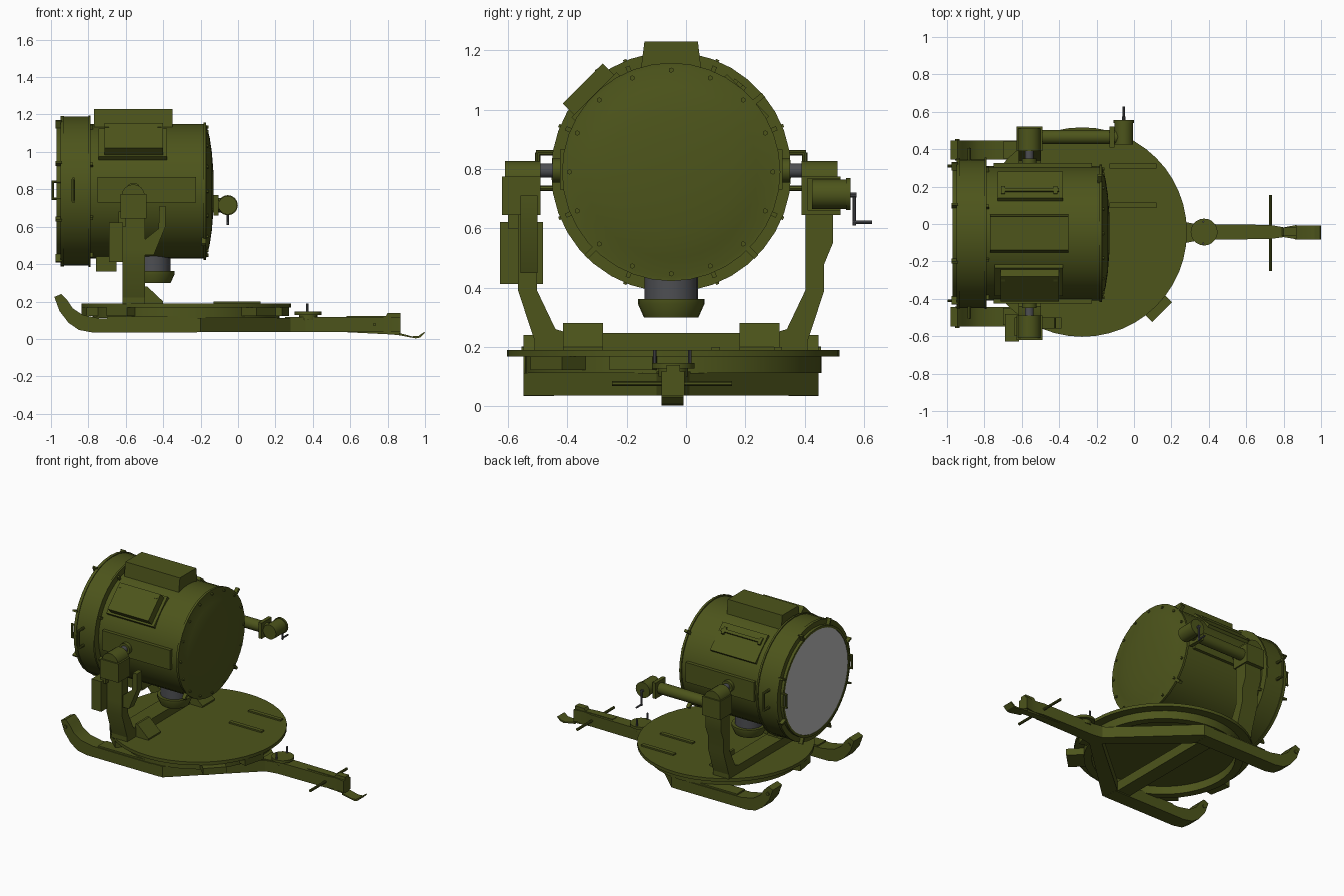
import bpy, bmesh, math
from mathutils import Vector, Matrix

if "Cube" in bpy.data.objects:
    bpy.data.objects.remove(bpy.data.objects["Cube"])

def material(name, rgb):
    m = bpy.data.materials.new(name)
    m.diffuse_color = (*rgb, 1)
    m.use_nodes = True
    m.node_tree.nodes["Principled BSDF"].inputs["Base Color"].default_value = m.diffuse_color
    return m

GREEN = material("olive green", (0.074, 0.09, 0.011))
STEEL = material("dark steel", (0.075, 0.077, 0.085))
GLASS = material("lens grey", (0.5, 0.5, 0.5))
C, AX = -0.05, 0.79            # symmetry plane y, drum axis height

def finish(name, bm, mat=GREEN):
    bmesh.ops.recalc_face_normals(bm, faces=bm.faces)
    me = bpy.data.meshes.new(name)
    bm.to_mesh(me)
    bm.free()
    me.materials.append(mat)
    ob = bpy.data.objects.new(name, me)
    bpy.context.collection.objects.link(ob)
    return ob

def box(name, x0, x1, y0, y1, z0, z1, mat=GREEN):
    bm = bmesh.new()
    bmesh.ops.create_cube(bm, size=1, matrix=Matrix.Translation(((x0+x1)/2, (y0+y1)/2, (z0+z1)/2))
                          @ Matrix.Diagonal((x1-x0, y1-y0, z1-z0, 1)))
    return finish(name, bm, mat)

def rod(name, p, q, r, mat=GREEN, r2=None, n=16):
    p, q = Vector(p), Vector(q)
    bm = bmesh.new()
    rot = (q-p).to_track_quat('Z', 'Y').to_matrix().to_4x4()
    bmesh.ops.create_cone(bm, cap_ends=True, segments=n, radius1=r, radius2=r if r2 is None else r2,
                          depth=(q-p).length, matrix=Matrix.Translation((p+q)/2) @ rot)
    return finish(name, bm, mat)

def prism(name, pts, axis, lo, hi):
    """Extrude a 2D outline along an axis (the outline uses the other two, in order)."""
    def put(p, t):
        v = list(p)
        v.insert(axis, t)
        return v
    bm = bmesh.new()
    a = [bm.verts.new(put(p, lo)) for p in pts]
    b = [bm.verts.new(put(p, hi)) for p in pts]
    bm.faces.new(a)
    bm.faces.new(b)
    for i in range(len(pts)):
        j = (i+1) % len(pts)
        bm.faces.new((a[i], a[j], b[j], b[i]))
    return finish(name, bm)

def lathe(name, prof, origin, axis, mat=GREEN, n=36, closed=False):
    """Spin (along, radius) points round the x or z axis through origin."""
    bm = bmesh.new()
    rings = []
    for t, r in prof:
        ring = []
        for k in range(n):
            a = 2*math.pi*k/n
            u, v = r*math.cos(a), r*math.sin(a)
            ring.append(bm.verts.new(Vector(origin) + Vector((t, u, v) if axis == 0 else (u, v, t))))
        rings.append(ring)
    pairs = list(zip(rings, rings[1:])) + ([(rings[-1], rings[0])] if closed else [])
    for a, b in pairs:
        for k in range(n):
            bm.faces.new((a[k], a[(k+1) % n], b[(k+1) % n], b[k]))
    if not closed:
        bm.faces.new(rings[0])
        bm.faces.new(rings[-1])
    return finish(name, bm, mat)

def on_drum(name, x0, x1, width, r0, r1, deg, mat=GREEN):
    """Box standing on the drum at an angle measured from +y towards +z."""
    ob = box(name, x0, x1, r0, r1, -width/2, width/2, mat)
    ob.data.transform(Matrix.Translation((0, C, AX)) @ Matrix.Rotation(math.radians(deg), 4, 'X'))
    return ob

# --- lamp drum ---
O = (0, C, AX)
lathe("lamp_drum", [(-.80, .36), (-.185, .36), (-.185, .368), (-.17, .368), (-.17, .355),
                    (-.152, .29), (-.14, .21), (-.132, .11), (-.13, .02)], O, 0)
lathe("front_ring", [(-.97, .352), (-.97, .368), (-.95, .368), (-.95, .403), (-.93, .403), (-.93, .398),
                     (-.80, .398), (-.80, .405), (-.788, .405), (-.788, .35)], O, 0, closed=True)
lathe("lens", [(-.966, .353), (-.955, .353)], O, 0, GLASS)
for k in range(16):
    a = 2*math.pi*k/16
    y, z = C+.343*math.cos(a), AX+.343*math.sin(a)
    rod("cap_bolt", (-.18, y, z), (-.158, y, z), .009, n=6)
for k in range(8):
    d = 22.5+45*k
    on_drum("ring_clip", -.975, -.94, .012, .365, .41, d)
    on_drum("ring_latch", -.795, -.775, .015, .355, .385, d)
for d in (40, -45, 225):
    on_drum("drum_lug", -.195, -.17, .018, .355, .405, d)

# vent hood on top
prism("top_vent", [(-.153, 1.13), (.052, 1.13), (.04, 1.23), (-.14, 1.23)], 0, -.77, -.35)
# access box at front, access panel at back
on_drum("access_base", -.745, -.38, .215, .33, .368, 135)
on_drum("access_box", -.715, -.40, .19, .35, .422, 135)
on_drum("rear_panel", -.73, -.38, .20, .33, .366, 45)
on_drum("rear_panel_bar", -.71, -.40, .02, .36, .38, 52)
for x in (-.70, -.42):
    on_drum("panel_hinge", x-.01, x+.01, .05, .36, .38, 52)
    on_drum("box_hinge", x-.01, x+.01, .03, .40, .428, 125)
# lower junction box
box("lower_box", -.76, -.65, -.13, .03, .36, .45)

# fan housing under drum
F = (-.452, C, 0)
lathe("fan_neck", [(.35, .09), (.46, .09)], F, 2, STEEL, 24)
lathe("fan_cowl", [(.30, .092), (.345, .112), (.362, .112)], F, 2, GREEN, 24)

# --- parts on both sides ---
for s in (-1, 1):
    def Y(d):
        return C+s*d
    def sbox(name, x0, x1, d0, d1, z0, z1, mat=GREEN):
        return box(name, x0, x1, min(Y(d0), Y(d1)), max(Y(d0), Y(d1)), z0, z1, mat)
    sbox("side_plate", -.75, -.225, .33, .375, .73, .866)
    # handles on ring and bezel
    rod("handle_grip", (-.88, Y(.45), .735), (-.88, Y(.45), .855), .009, n=8)
    for z in (.735, .855):
        rod("handle_end", (-.88, Y(.39), z), (-.88, Y(.455), z), .009, n=8)
    rod("front_handle", (-.99, Y(.36), .75), (-.99, Y(.36), .84), .007, n=8)
    for z in (.75, .84):
        rod("front_handle_end", (-.95, Y(.36), z), (-.997, Y(.36), z), .007, n=8)
    # trunnion and bearing
    rod("trunnion_boss", (-.56, Y(.35), .795), (-.56, Y(.40), .795), .04)
    rod("trunnion_pin", (-.56, Y(.39), .795), (-.56, Y(.46), .795), .024, STEEL)
    rod("bearing_cap", (-.56, Y(.44), .765), (-.56, Y(.56), .765), .062)
    sbox("bearing_block", -.628, -.488, .44, .57, .645, .775)
    # yoke arm, wider at the top on the drive side
    top = .545 if s > 0 else .516
    prism("yoke_arm", [(Y(d), z) for d, z in ((top, .66), (top, .55), (.516, .48), (.516, .39), (.45, .19),
                                             (.34, .19), (.34, .245), (.39, .26), (.452, .39), (.452, .66))],
          0, -.617, -.497)
    w = sorted((Y(.23), Y(.365)))
    prism("yoke_gusset", [(-.50, .19), (-.40, .19), (-.40, .20), (-.485, .28), (-.50, .28)], 1, *w)
    # ski runner with upturned tip
    w = sorted((Y(.395), Y(.497)))
    prism("ski_runner", [(-.982, .225), (-.955, .15), (-.905, .085), (-.85, .048), (-.78, .035), (-.22, .035),
                         (-.22, .108), (-.74, .11), (-.83, .128), (-.885, .165), (-.915, .21), (-.945, .24)], 1, *w)
    sbox("ski_plate", -.70, -.25, .40, .49, .108, .12)
    rod("ski_tip_pin", (-.945, Y(.39), .19), (-.945, Y(.505), .19), .012, n=8)
    # converging frame beam
    prism("frame_beam", [(-.28, Y(.497)), (-.20, Y(.497)), (.28, Y(.05)), (.36, Y(.035)), (.36, Y(0)),
                         (.22, Y(0)), (-.24, Y(.395)), (-.28, Y(.395))], 2, .036, .112)

box("yoke_crossbar", -.617, -.497, C-.46, C+.46, .188, .247)
box("frame_crossbar", -.34, -.24, C-.44, C+.44, .042, .108)

# --- front-side control boxes ---
box("control_box", -.69, -.615, -.627, -.482, .412, .622)
box("control_bracket", -.64, -.60, -.60, -.50, .60, .68)
prism("drive_housing", [(-.50, .45), (-.50, .53), (-.425, .59), (-.42, .71), (-.388, .71), (-.388, .60),
                        (-.45, .45)], 1, -.558, -.50)

# --- elevation hand drive at back ---
rod("drive_tube", (-.50, .465, .715), (-.05, .465, .715), .038)
rod("drive_gearbox", (-.055, .425, .715), (-.055, .55, .715), .05)
box("drive_flange_inner", -.13, -.105, .41, .52, .66, .77)
rod("drive_flange", (-.055, .54, .715), (-.055, .555, .715), .054)
rod("crank_axle", (-.055, .55, .712), (-.055, .575, .712), .009, STEEL, n=10)
rod("crank_arm", (-.055, .567, .72), (-.055, .567, .61), .006, STEEL, n=8)
rod("crank_grip", (-.055, .562, .62), (-.055, .627, .62), .006, STEEL, n=8)

# --- turntable ---
T = (-.277, -.043, 0)
lathe("turntable", [(.168, .56), (.19, .56)], T, 2, GREEN, 48)
lathe("turntable_ring", [(.112, .50), (.17, .50), (.17, .45), (.112, .45)], T, 2, GREEN, 48, True)
for d, r in ((-45, .605), (-15, .55), (190, .555), (228, .555)):
    ob = box("stop_lug", .48, r, -.075, .075, .122, .168)
    ob.data.transform(Matrix.Translation(T) @ Matrix.Rotation(math.radians(d), 4, 'Z'))
for y in (.10, .31):
    box("foot_tread", -.13, .12, y-.014, y+.014, .188, .2)

# --- tongue ---
prism("drawbar", [(.25, -.10), (.33, -.085), (.73, -.08), (.80, -.07), (.87, -.082),
                  (.87, -.005), (.80, -.018), (.73, -.005), (.33, .0), (.25, .015)], 2, .036, .118)
prism("drawbar_end", [(.58, .036), (.80, .025), (.87, .02), (.87, .139), (.80, .139), (.79, .122), (.58, .122)],
      1, -.065, -.02)
prism("tow_hook", [(.86, .02), (.95, .003), (.975, .008), (1.0, .032), (.995, .037), (.965, .016), (.93, .014),
                   (.86, .032)], 1, -.082, -.008)
rod("cross_handle", (.73, -.25, .077), (.73, .155, .077), .009, n=10)
rod("pivot_post", (.375, -.043, .1), (.375, -.043, .135), .05)
rod("pivot_plate", (.375, -.043, .128), (.375, -.043, .146), .072, n=20)
for y in (-.105, .012):
    rod("pivot_pin", (.37, y, .14), (.37, y, .19), .006, STEEL, n=8)

# smooth round parts, keep edges sharp
for ob in bpy.context.scene.objects:
    ob.select_set(True)
    bpy.context.view_layer.objects.active = ob
bpy.ops.object.shade_smooth_by_angle(angle=math.radians(30))
